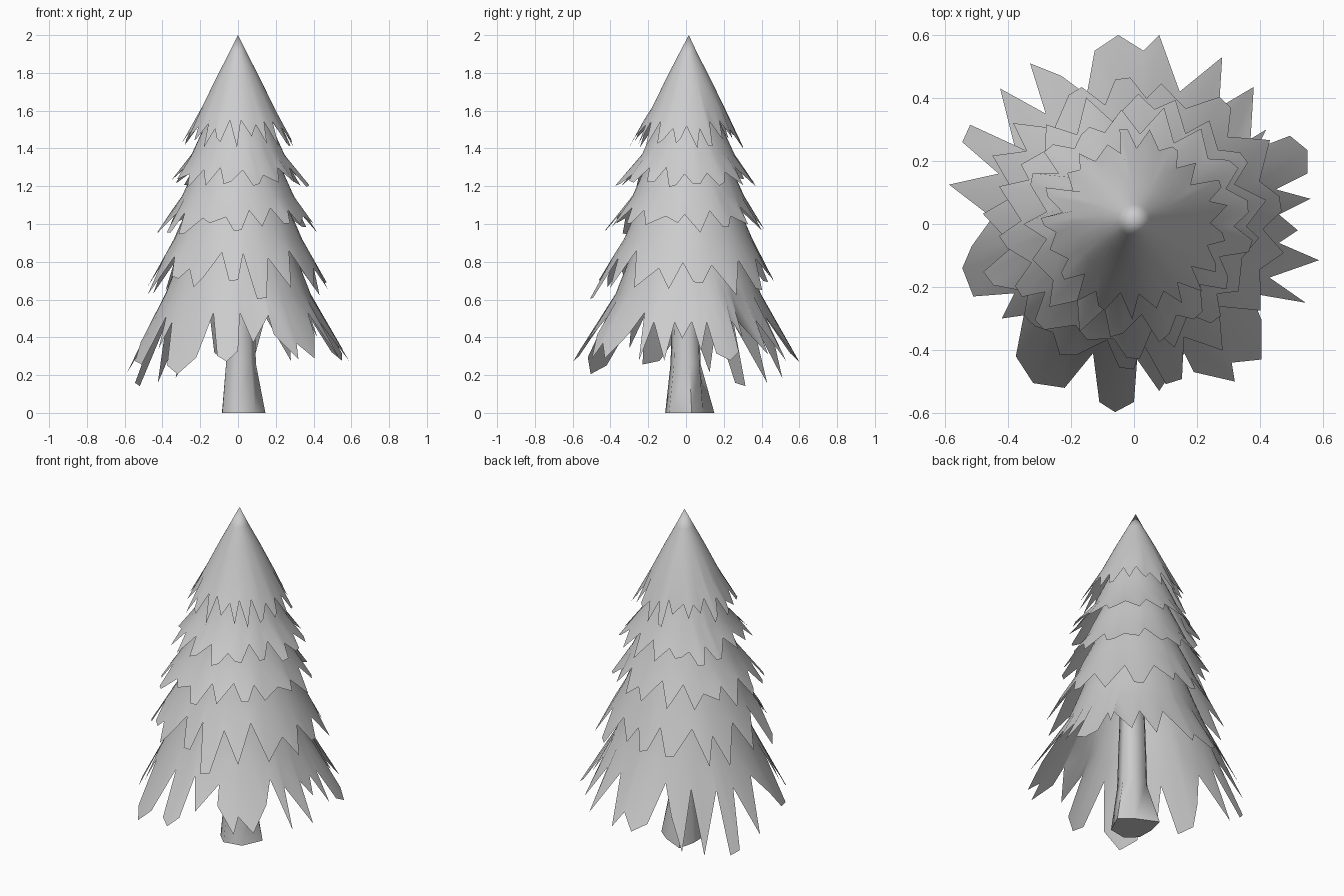
import bpy, math, random

if "Cube" in bpy.data.objects:
    bpy.data.objects.remove(bpy.data.objects["Cube"])

random.seed(5)


def make_object(name, verts, faces):
    me = bpy.data.meshes.new(name)
    me.from_pydata(verts, [], faces)
    me.update()
    me.shade_smooth()
    ob = bpy.data.objects.new(name, me)
    bpy.context.collection.objects.link(ob)
    return ob


def skirt(name, profile, hem, apex=None):
    """Open foliage skirt: round rings (r, z) ending in a jagged hem of (angle, r, z)."""
    n = len(hem)
    cy = 0.012
    verts = [(r * math.cos(a), r * math.sin(a) + cy * (z > 0.6), z)
             for r, z in profile for a, _, _ in hem]
    verts += [(r * math.cos(a), r * math.sin(a), z) for a, r, z in hem]
    faces = []
    for k in range(len(profile)):
        for i in range(n):
            j = (i + 1) % n
            faces.append((k * n + i, (k + 1) * n + i, (k + 1) * n + j, k * n + j))
    if apex:
        verts.append(apex)
        faces += [(len(verts) - 1, i, (i + 1) % n) for i in range(n)]
    return make_object(name, verts, faces)


def jagged_hem(teeth, valley, tip):
    """Alternating valleys and tips; some tips are blunt with two corners."""
    hem = []
    step = math.tau / teeth

    def point(a, t):
        hem.append((a, valley[0] + t * (tip[0] - valley[0]),
                    valley[1] + t * (tip[1] - valley[1]) + random.uniform(-0.012, 0.012)))

    for i in range(teeth):
        a = i * step + random.uniform(-0.15, 0.15) * step
        point(a, random.uniform(0.0, 0.38))
        t = random.uniform(0.55, 1.0)
        if random.random() < 0.4:
            point(a + 0.34 * step, t)
            point(a + 0.62 * step, t - random.uniform(-0.1, 0.2))
        else:
            point(a + random.uniform(0.35, 0.65) * step, t)
    return hem


# Upper four foliage tiers
skirt("foliage_top", [(0.05, 1.9), (0.112, 1.78), (0.19, 1.62)],
      jagged_hem(21, (0.218, 1.55), (0.305, 1.41)), apex=(0, 0.015, 2))
skirt("foliage_upper", [(0.13, 1.62), (0.195, 1.48), (0.245, 1.37)],
      jagged_hem(17, (0.28, 1.30), (0.385, 1.19)))
skirt("foliage_middle", [(0.18, 1.40), (0.255, 1.24), (0.295, 1.15)],
      jagged_hem(18, (0.33, 1.085), (0.445, 0.94)))
skirt("foliage_lower", [(0.23, 1.16), (0.31, 0.99), (0.34, 0.92)],
      jagged_hem(17, (0.375, 0.86), (0.52, 0.60)))

# Lowest tier with its broad ragged outline seen from above
outline = [
    (-.125, .55), (-.05, .60), (.03, .55), (.08, .60), (.145, .42), (.28, .53),
    (.27, .37), (.38, .435), (.37, .27), (.42, .30), (.39, .24), (.495, .28),
    (.55, .235), (.55, .16), (.45, .11), (.56, .08), (.46, .03), (.52, -.02),
    (.46, -.06), (.587, -.115), (.43, -.17), (.545, -.25), (.37, -.22),
    (.405, -.305), (.405, -.43), (.32, -.50), (.31, -.44), (.19, -.47),
    (.16, -.41), (.08, -.53), (.01, -.43), (0, -.565), (-.06, -.597),
    (-.11, -.565), (-.13, -.41), (-.22, -.52), (-.32, -.505), (-.375, -.42),
    (-.35, -.29), (-.42, -.30), (-.38, -.22), (-.51, -.23), (-.545, -.14),
    (-.515, -.07), (-.45, .02), (-.587, .125), (-.43, .16), (-.545, .26),
    (-.52, .315), (-.38, .25), (-.425, .43), (-.28, .35), (-.33, .51),
    (-.23, .47), (-.15, .41)]
hem = sorted((math.atan2(y, x) % math.tau, math.hypot(x, y)) for x, y in outline)
# Tips droop further towards the two left corners
hem = [(a, r, 0.53 - (r - 0.43)
        * (1.5 + 0.9 * max(0, -math.cos(a)) * abs(math.sin(2 * a)))) for a, r in hem]
skirt("foliage_bottom", [(0.26, 0.96), (0.33, 0.77), (0.385, 0.63)], hem)

# Trunk: seven sides with an uneven flared foot
foot = [(.145, .03), (.07, .09), (-.06, .15), (-.085, .05),
        (-.083, -.05), (-.02, -.11), (.09, -.09)]
n = len(foot)
verts = [(x, y, 0) for x, y in foot]
for z, r in ((0.26, 0.085), (0.5, 0.078), (1.0, 0.06)):
    for x, y in foot:
        a = math.atan2(y, x - 0.01)
        verts.append((0.012 + r * math.cos(a), r * math.sin(a), z))
faces = [(k * n + i, k * n + (i + 1) % n, (k + 1) * n + (i + 1) % n, (k + 1) * n + i)
         for k in range(3) for i in range(n)]
faces += [tuple(range(n))[::-1], tuple(range(3 * n, 4 * n))]
trunk = make_object("trunk", verts, faces)
bpy.context.view_layer.objects.active = trunk
trunk.select_set(True)
bpy.ops.object.shade_smooth_by_angle(angle=math.radians(60))
